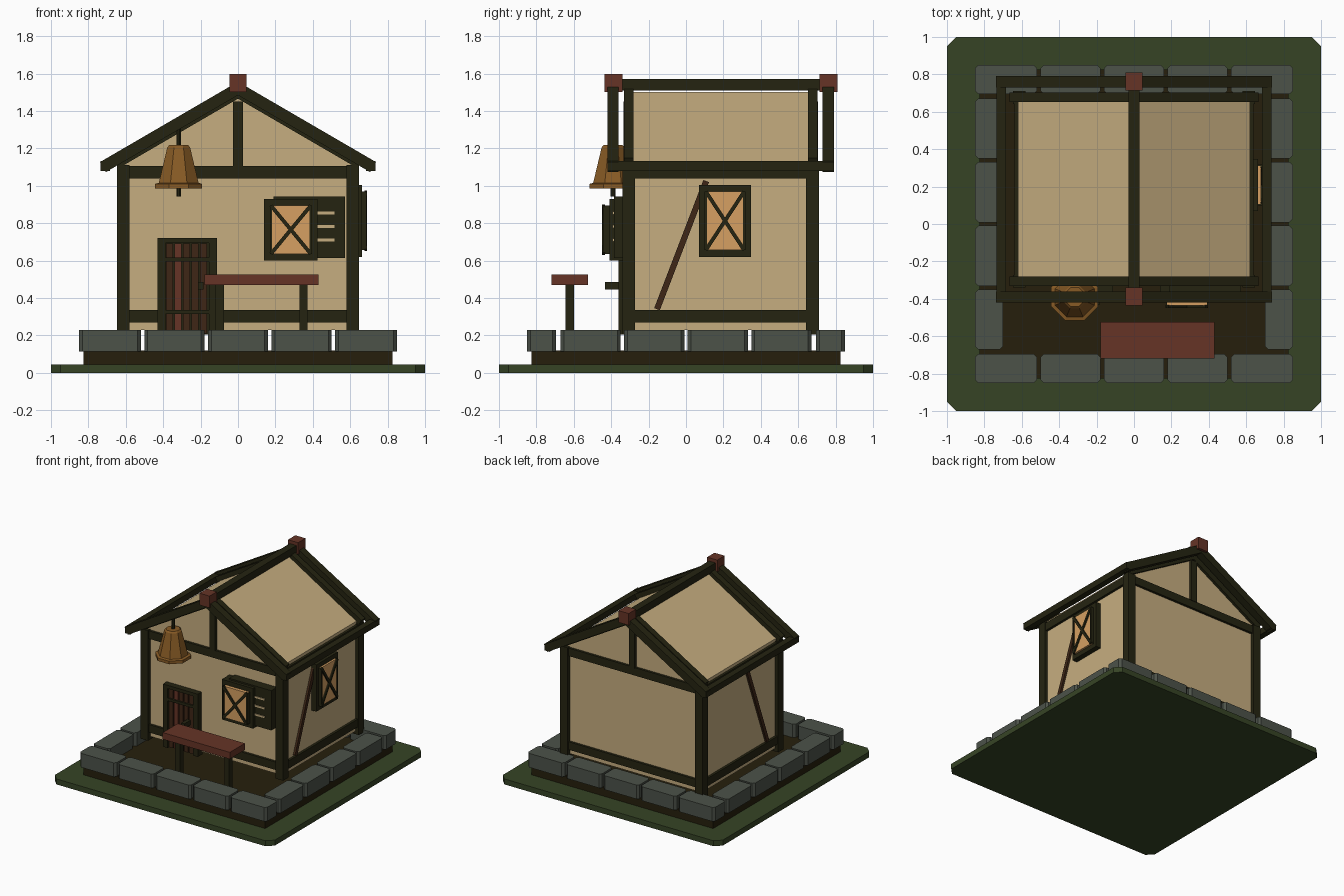
import bpy, bmesh, math
from mathutils import Vector

if "Cube" in bpy.data.objects:
    bpy.data.objects.remove(bpy.data.objects["Cube"])


def mat(name, r, g, b):
    m = bpy.data.materials.new(name)
    lin = [(c / 255 / 12.92) if c < 11 else ((c / 255 + 0.055) / 1.055) ** 2.4 for c in (r, g, b)]
    m.diffuse_color = (*lin, 1)
    m.use_nodes = True
    m.node_tree.nodes["Principled BSDF"].inputs["Base Color"].default_value = m.diffuse_color
    return m


GRASS = mat("grass green", 54, 68, 37)
EARTH = mat("dark earth", 38, 31, 12)
STONE = mat("grey stone", 76, 82, 73)
TIMBER = mat("dark timber", 37, 36, 17)
PLASTER = mat("cream plaster", 198, 174, 128)
RED = mat("red wood", 102, 52, 38)
PLANK = mat("brown plank", 62, 38, 22)
GLASS = mat("amber pane", 214, 160, 98)
BRONZE = mat("bronze", 136, 91, 37)


def finish(name, bm, material):
    bmesh.ops.recalc_face_normals(bm, faces=bm.faces)
    me = bpy.data.meshes.new(name)
    bm.to_mesh(me)
    bm.free()
    me.materials.append(material)
    ob = bpy.data.objects.new(name, me)
    bpy.context.collection.objects.link(ob)
    return ob


def box(name, x, y, z, material, upright_bevel=0, bevel=0):
    """Box from (min, max) ranges, with optional bevels."""
    bm = bmesh.new()
    bmesh.ops.create_cube(bm, size=1)
    for v in bm.verts:
        v.co = [lo + (c + 0.5) * (hi - lo) for c, (lo, hi) in zip(v.co, (x, y, z))]
    edges = bm.edges[:]
    if upright_bevel:
        edges = [e for e in edges if abs(e.verts[0].co.z - e.verts[1].co.z) > 1e-4]
    if upright_bevel or bevel:
        bmesh.ops.bevel(bm, geom=edges, offset=upright_bevel or bevel, segments=1, affect='EDGES')
    return finish(name, bm, material)


def beam(name, p, q, depth, height, material=TIMBER):
    """Slanted bar from p to q."""
    p, q = Vector(p), Vector(q)
    d = q - p
    ob = box(name, (-d.length / 2, d.length / 2), (-depth / 2, depth / 2), (-height / 2, height / 2), material)
    ob.rotation_mode = 'QUATERNION'
    ob.rotation_quaternion = d.to_track_quat('X', 'Z')
    ob.location = (p + q) / 2
    return ob


def prism(name, profile, y0, y1, material):
    bm = bmesh.new()
    f = bm.faces.new([bm.verts.new((x, y0, z)) for x, z in profile])
    ext = bmesh.ops.extrude_face_region(bm, geom=[f])["geom"]
    bmesh.ops.translate(bm, vec=(0, y1 - y0, 0), verts=[v for v in ext if isinstance(v, bmesh.types.BMVert)])
    return finish(name, bm, material)


def lathe(name, rings, sides, centre, material):
    bm = bmesh.new()
    loops = []
    for r, z in rings:
        angles = [(k + 0.5) * math.tau / sides for k in range(sides)]
        loops.append([bm.verts.new((centre[0] + r * math.cos(a), centre[1] + r * math.sin(a), z)) for a in angles])
    for a, b in zip(loops, loops[1:]):
        for k in range(sides):
            bm.faces.new((a[k], a[(k + 1) % sides], b[(k + 1) % sides], b[k]))
    bm.faces.new(loops[0])
    bm.faces.new(loops[-1])
    return finish(name, bm, material)


# Ground and foundation
box("grass_base", (-1, 1), (-1, 1), (0, 0.045), GRASS, upright_bevel=0.05)
box("earth_bed", (-0.825, 0.825), (-0.825, 0.825), (0.04, 0.12), EARTH)

# Ring of kerb stones
G = 0.009
for i in range(5):
    x = (-0.85 + 0.34 * i + (G if i else 0), -0.51 + 0.34 * i - (G if i < 4 else 0))
    box("front_stone", x, (-0.85, -0.695), (0.115, 0.23), STONE, upright_bevel=0.018)
    box("back_stone", x, (0.695, 0.85), (0.115, 0.23), STONE, upright_bevel=0.018)
for i in range(4):
    y = (-0.68 + 0.34 * i + G, -0.34 + 0.34 * i - G)
    for xr in ((-0.85, -0.70), (0.70, 0.85)):
        box("side_stone", xr, y, (0.115, 0.23), STONE, upright_bevel=0.018)

# Plaster body with gables and roof planes
prism("plaster_body", [(-0.62, 0.23), (0.62, 0.23), (0.62, 1.13), (0, 1.5), (-0.62, 1.13)], -0.31, 0.68, PLASTER)

# Timber frame
Y0, Y1 = -0.34, 0.71
for z in ((0.27, 0.335), (1.04, 1.105)):
    for y in ((Y0 + 0.01, Y0 + 0.06), (Y1 - 0.06, Y1 - 0.01)):
        box("cross_beam", (-0.64, 0.64), y, z, TIMBER)
    for x in ((-0.64, -0.59), (0.59, 0.64)):
        box("side_beam", x, (Y0 + 0.01, Y1 - 0.01), z, TIMBER)
for s in (-1, 1):
    xr = sorted((s * 0.58, s * 0.648))
    for y in ((Y0, Y0 + 0.068), (Y1 - 0.068, Y1)):
        box("corner_post", xr, y, (0.205, 1.11), TIMBER)
    beam("diagonal_brace", (s * 0.622, -0.155, 0.34), (s * 0.622, 0.108, 1.025), 0.03, 0.032, PLANK)
    # Rafters: inner pair on the gables, outer pair carrying the open eaves
    for y in (-0.307, 0.677):
        beam("gable_rafter", (0, y, 1.50), (s * 0.65, y, 1.122), 0.05, 0.06)
    for y in (-0.39, 0.76):
        beam("outer_rafter", (0, y, 1.52), (s * 0.722, y, 1.10), 0.06, 0.062)
    box("eave_beam", sorted((s * 0.685, s * 0.735)), (-0.42, 0.79), (1.08, 1.132), TIMBER)
for y in ((-0.335, -0.29), (0.66, 0.705)):
    box("king_post", (-0.026, 0.026), y, (1.10, 1.45), TIMBER)
box("ridge_beam", (-0.03, 0.03), (-0.42, 0.79), (1.51, 1.57), TIMBER)
for y in ((-0.435, -0.34), (0.715, 0.81)):
    box("ridge_cap", (-0.046, 0.046), y, (1.5, 1.597), RED)

# Door
for x in ((-0.43, -0.388), (-0.155, -0.113)):
    box("door_jamb", x, (-0.36, -0.30), (0.205, 0.72), TIMBER)
box("door_lintel", (-0.43, -0.113), (-0.36, -0.30), (0.693, 0.72), TIMBER)
box("door_back", (-0.39, -0.153), (-0.335, -0.30), (0.205, 0.70), TIMBER)
for i in range(5):
    x = -0.384 + 0.0455 * i
    box("door_plank", (x, x + 0.036), (-0.35, -0.32), (0.21, 0.69), RED if i == 1 else PLANK)
for z in (0.325, 0.605):
    box("door_strap", (-0.388, -0.155), (-0.362, -0.34), (z - 0.011, z + 0.011), TIMBER)
box("door_handle", (-0.215, -0.185), (-0.432, -0.35), (0.445, 0.485), TIMBER)


# Windows: border bars, amber pane and crossed glazing bars
def window(name, a, z, t, place):
    """a: span along wall, t: (wall, frame front, pane front); place maps (a, depth, z) to xyz ranges."""
    fw = 0.036
    for aa, zz in (((a[0], a[0] + fw), z), ((a[1] - fw, a[1]), z), (a, (z[0], z[0] + fw)), (a, (z[1] - fw, z[1]))):
        box(name + "_frame", *place(aa, (t[0], t[1]), zz), TIMBER)
    pa, pz = (a[0] + fw, a[1] - fw), (z[0] + fw, z[1] - fw)
    box(name + "_pane", *place(pa, (t[0], t[2] - 0.008), pz), GLASS)
    for za, zb in (pz, pz[::-1]):
        ends = [[sum(r) / 2 for r in place((u, u), (t[2] - 0.008, t[2]), (w, w))] for u, w in zip(pa, (za, zb))]
        beam(name + "_cross_bar", *ends, 0.014, 0.02)
    for u in pa:
        box(name + "_sash", *place((u - 0.006, u + 0.006), (t[1], t[2]), pz), TIMBER)


window("front_window", (0.14, 0.425), (0.6, 0.93), (0.31, 0.41, 0.445),
       lambda a, d, z: (a, (-d[1], -d[0]), z))
window("side_window", (0.07, 0.347), (0.62, 1.005), (0.60, 0.664, 0.688),
       lambda a, d, z: (d, a, z))

# Louvred shutter beside the front window
box("shutter", (0.19, 0.572), (-0.385, -0.305), (0.615, 0.942), TIMBER)
for i in range(3):
    z = 0.71 + 0.072 * i
    box("shutter_slat", (0.42, 0.515), (-0.392, -0.38), (z - 0.007, z + 0.007), PLASTER)

# Hanging bell
C = (-0.317, -0.39)
lathe("bell", [(0.136, 0.985), (0.136, 1.01), (0.115, 1.015), (0.066, 1.205), (0.055, 1.217)], 8, C, BRONZE)
lathe("bell_rod", [(0.013, 1.2), (0.013, 1.32)], 8, C, TIMBER)
lathe("bell_clapper", [(0.014, 0.942), (0.014, 1.0)], 8, C, TIMBER)

# Bench
box("bench_seat", (-0.18, 0.43), (-0.72, -0.525), (0.47, 0.525), RED)
for x in (-0.12, 0.328):
    box("bench_leg", (x, x + 0.044), (-0.645, -0.60), (0.12, 0.47), TIMBER)
